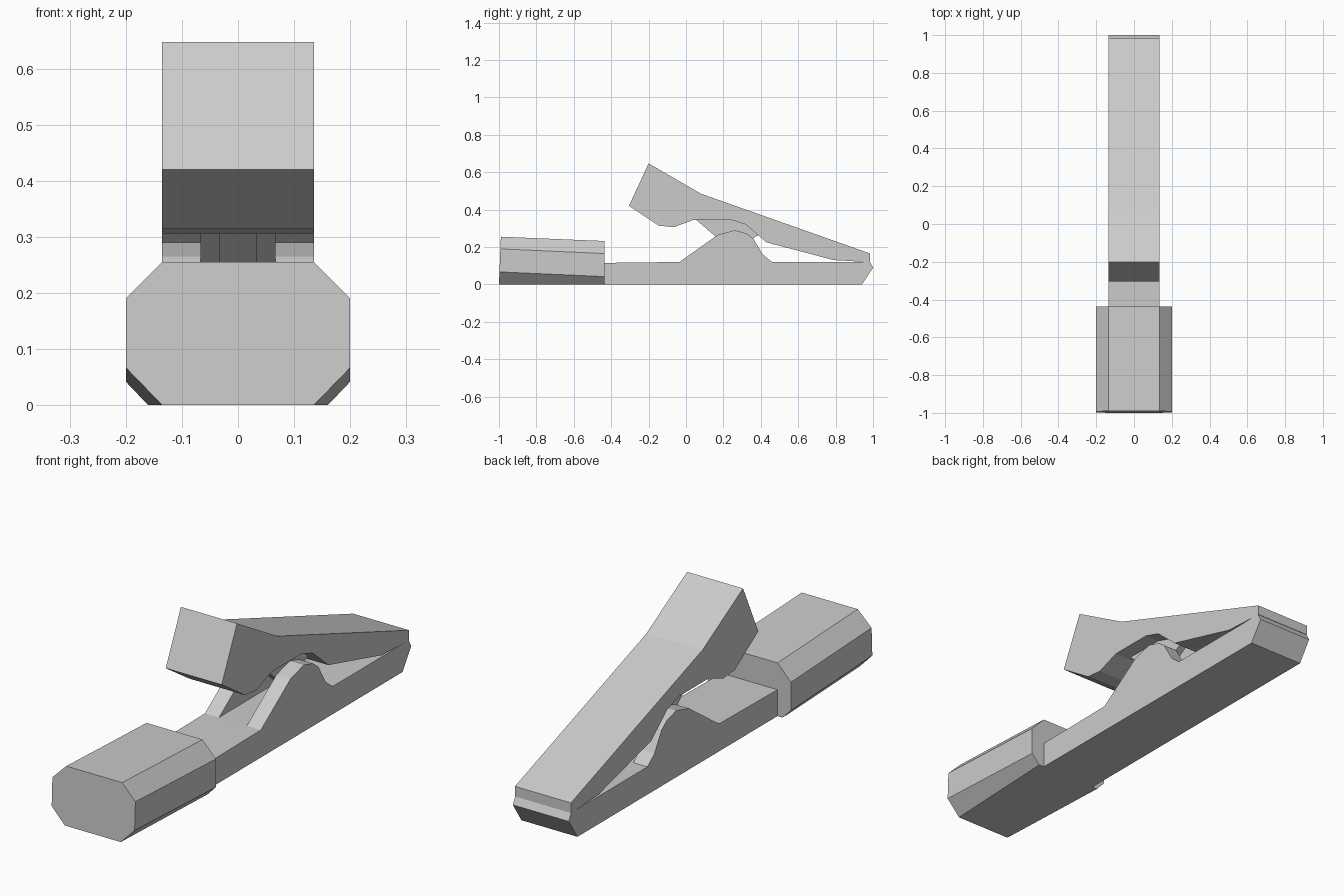
import bpy

if "Cube" in bpy.data.objects:
    bpy.data.objects.remove(bpy.data.objects["Cube"])


def make_mesh(name, verts, faces):
    mesh = bpy.data.meshes.new(name)
    mesh.from_pydata(verts, [], faces)
    obj = bpy.data.objects.new(name, mesh)
    bpy.context.collection.objects.link(obj)
    # consistent outward normals
    import bmesh
    bm = bmesh.new()
    bm.from_mesh(mesh)
    bmesh.ops.recalc_face_normals(bm, faces=bm.faces)
    bm.to_mesh(mesh)
    bm.free()
    return obj


def loft(name, ring_a, ring_b):
    """Closed solid between two matching outlines."""
    n = len(ring_a)
    sides = [(i, (i + 1) % n, n + (i + 1) % n, n + i) for i in range(n)]
    caps = [tuple(range(n)), tuple(range(n, 2 * n))]
    return make_mesh(name, ring_a + ring_b, sides + caps)


def plate(name, profile, x0, x1):
    """Side profile (y, z) extruded from x0 to x1."""
    return loft(name, [(x0, y, z) for y, z in profile],
                [(x1, y, z) for y, z in profile])


def octagon(points, y_of_z):
    """Half outline (x, z) from bottom to top, mirrored across x."""
    half = [(x, y_of_z(z), z) for x, z in points]
    return half + [(-x, y, z) for x, y, z in reversed(half)]


# Insulating sleeve: eight-sided barrel sinking slightly, flat underneath
front = octagon([(0.135, 0), (0.2, 0.067), (0.2, 0.19), (0.135, 0.255)],
                lambda z: -1.0 + 0.04 * z)
back = octagon([(0.16, 0), (0.2, 0.042), (0.2, 0.165), (0.135, 0.232)],
               lambda z: -0.437)
loft("sleeve", front, back)

# Lower jaw base
W = 0.135
plate("lower_jaw", [(-0.437, 0), (0.94, 0), (1.0, 0.09), (0.983, 0.121),
                    (0.46, 0.121), (-0.035, 0.12), (-0.437, 0.115)], -W, W)

# Pivot ears of the lower jaw, and the inner tabs of the lever
ear = [(-0.035, 0.12), (0.46, 0.12), (0.41, 0.16), (0.36, 0.245),
       (0.325, 0.272), (0.26, 0.29), (0.17, 0.265)]
tab = [(0.055, 0.345), (0.205, 0.215), (0.305, 0.215), (0.39, 0.265),
       (0.32, 0.325), (0.24, 0.35)]
for side, s in (("left", -1), ("right", 1)):
    plate("pivot_ear_" + side, ear, s * 0.067, s * W)
    plate("lever_tab_" + side, tab, s * 0.033, s * 0.067)

# Upper jaw with thumb lever
plate("upper_jaw", [(-0.305, 0.42), (-0.145, 0.314), (-0.065, 0.306),
                    (0.04, 0.345), (0.24, 0.345), (0.32, 0.32),
                    (0.43, 0.225), (0.79, 0.13), (0.95, 0.121),
                    (0.985, 0.121), (0.985, 0.165), (0.08, 0.485),
                    (-0.2, 0.647)], -W, W)
